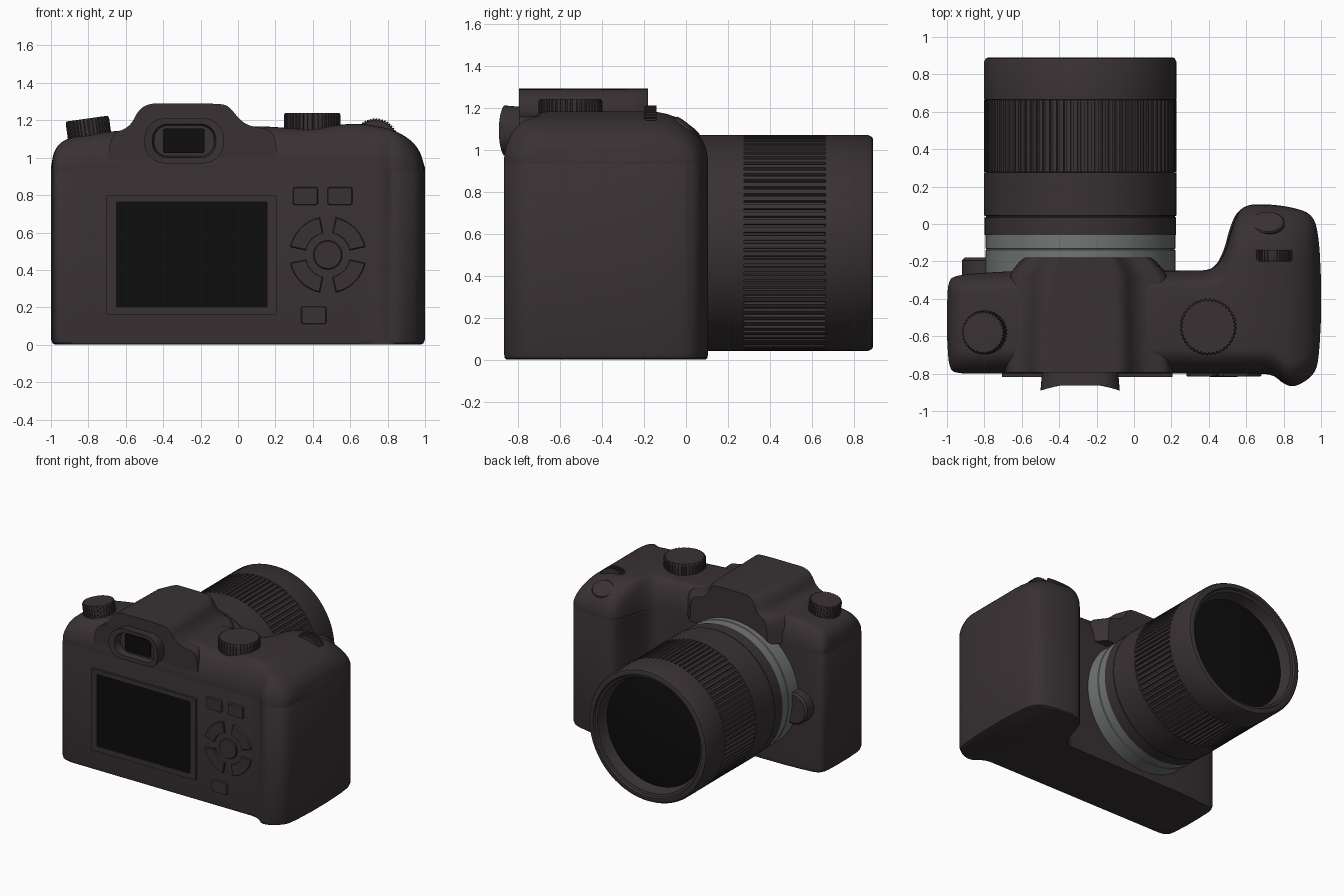
import bpy, bmesh
from math import sin, cos, pi, radians

if "Cube" in bpy.data.objects:
    bpy.data.objects.remove(bpy.data.objects["Cube"])


def material(name, rgb):
    m = bpy.data.materials.new(name)
    m.diffuse_color = (*rgb, 1)
    m.use_nodes = True
    m.node_tree.nodes["Principled BSDF"].inputs["Base Color"].default_value = m.diffuse_color
    return m


DARK = material("dark_plastic", (0.04, 0.031, 0.034))
BLACK = material("black_glass", (0.004, 0.004, 0.004))
SILVER = material("silver_metal", (0.17, 0.18, 0.18))


def loft(name, rings, mat=DARK):
    """Skin a list of closed rings and cap both ends."""
    bm = bmesh.new()
    vs = [[bm.verts.new(p) for p in r] for r in rings]
    n = len(rings[0])
    for a, b in zip(vs, vs[1:]):
        for i in range(n):
            j = (i + 1) % n
            bm.faces.new((a[i], a[j], b[j], b[i]))
    bm.faces.new(vs[0])
    bm.faces.new(vs[-1])
    bmesh.ops.recalc_face_normals(bm, faces=bm.faces)
    me = bpy.data.meshes.new(name)
    bm.to_mesh(me)
    bm.free()
    me.materials.append(mat)
    ob = bpy.data.objects.new(name, me)
    bpy.context.collection.objects.link(ob)
    return ob


def smooth(pts, times=3):
    """Corner cutting on an open polyline, ends kept."""
    for _ in range(times):
        out = [pts[0]]
        for (ax, ay), (bx, by) in zip(pts, pts[1:]):
            out += [(ax * .75 + bx * .25, ay * .75 + by * .25),
                    (ax * .25 + bx * .75, ay * .25 + by * .75)]
        pts = out + [pts[-1]]
    return pts


def sample(pts, x):
    for (ax, ay), (bx, by) in zip(pts, pts[1:]):
        if x <= bx:
            return ay + (by - ay) * max(0, x - ax) / max(bx - ax, 1e-6)
    return pts[-1][1]


def circle(r, n=96):
    return [(r * cos(2 * pi * i / n), r * sin(2 * pi * i / n)) for i in range(n)]


def gear(r, depth, teeth):
    out = []
    for i in range(teeth):
        for t, rr in ((0, r - depth), (.3, r - depth), (.38, r), (.92, r)):
            a = 2 * pi * (i + t) / teeth
            out.append((rr * cos(a), rr * sin(a)))
    return out


def rrect(x0, x1, z0, z1, r, n=8):
    out = []
    for k, (cx, cz) in enumerate(((x1 - r, z1 - r), (x0 + r, z1 - r),
                                  (x0 + r, z0 + r), (x1 - r, z0 + r))):
        for i in range(n + 1):
            a = (k + i / n) * pi / 2
            out.append((cx + r * cos(a), cz + r * sin(a)))
    return out


def at_y(pts, y, c=(0, 0)):
    return [(c[0] + x, y, c[1] + z) for x, z in pts]


# Plan outline shared by the lower body and the top shell
front = smooth([(-1, -.45), (-.995, -.31), (-.96, -.275), (-.8, -.26), (-.6, -.25),
                (.3, -.25), (.43, -.245), (.49, -.15), (.53, .01), (.58, .1), (.7, .108),
                (.85, .09), (.96, .05), (.99, -.08), (1, -.3)])
back = smooth([(-1, -.6), (-.99, -.77), (-.95, -.8), (-.8, -.8), (.6, -.8), (.72, -.8),
               (.78, -.83), (.82, -.868), (.88, -.865), (.97, -.8), (.99, -.7), (1, -.5)])
outline = front + back[::-1]
loft("lower_body", [[(x * s, (y + .4) * s - .4, z) for x, y in outline]
                    for s, z in ((.975, 0), (.992, .008), (1, .03), (1, .93), (.994, .94))])

# Top shell: rounded sections swept along x
height = smooth([(-1, .945), (-.985, 1.04), (-.93, 1.1), (-.8, 1.125), (-.6, 1.15),
                 (.05, 1.17), (.2, 1.165), (.35, 1.15), (.6, 1.185), (.72, 1.175),
                 (.86, 1.14), (.965, 1.06), (1, .945)])
rings = []
for i in range(141):
    x = -cos(pi * i / 140)
    b, f, h = sample(back, x), sample(front, x), sample(height, x)
    rb, rf = .14, .1 + .18 * min(1, max(0, (x - .42) / .16))
    k = min(1, .95 * (f - b) / (rb + rf))
    rb, rf, rz = rb * k, rf * k, h - .94
    ring = [(x, b, .92)]
    for j in range(11):
        a = j / 10 * pi / 2
        ring.append((x, b + rb * (1 - cos(a)), .94 + rz * sin(a)))
    for j in range(11):
        a = j / 10 * pi / 2
        ring.append((x, f - rf * (1 - sin(a)), .94 + rz * cos(a)))
    rings.append(ring + [(x, f, .92)])
loft("top_shell", rings)

# Viewfinder hump
hump = smooth([(-.7, .95), (-.68, 1.13), (-.58, 1.16), (-.53, 1.26), (-.47, 1.29), (-.4, 1.29),
               (-.12, 1.29), (-.05, 1.28), (.01, 1.2), (.07, 1.165), (.2, 1.15), (.21, .95)])
loft("viewfinder_hump", [[(-.25 + (x + .25) * s, y, z) for x, z in hump]
                         for y, s in ((-.795, 1), (-.28, .95), (-.2, .8), (-.18, .74))])

# Eyepiece with curved rear rim, recess and dark window
EX, EZ = -.288, 1.09


def eye(w, h, y, bow):
    return [(EX + x, y - bow * (x / .21) ** 2, EZ + z) for x, z in rrect(-w, w, -h, h, h * .9)]


loft("eyepiece", [eye(.2, .11, -.75, 0), eye(.212, .12, -.855, .035), eye(.17, .09, -.855, .035),
                  eye(.16, .082, -.82, 0)])
loft("eyepiece_window", [at_y(rrect(-.4, -.18, 1.025, 1.155, .008), y) for y in (-.8, -.83)], BLACK)


# Rear screen and controls
def plate(name, pts, y, mat=DARK):
    cx = sum(p[0] for p in pts) / len(pts)
    cz = sum(p[1] for p in pts) / len(pts)
    edge = [(cx + (x - cx) * .94, cz + (z - cz) * .94) for x, z in pts]
    return loft(name, [at_y(pts, -.78), at_y(pts, y + .006), at_y(edge, y)], mat)


outer, inner = rrect(-.705, .205, .16, .8, .012), rrect(-.652, .157, .2, .765, .008)
loft("screen_frame", [at_y(outer, -.78), at_y(outer, -.817), at_y(inner, -.817), at_y(inner, -.806)])
loft("screen", [at_y(inner, -.8), at_y(inner, -.809)], BLACK)
for i, (x, z) in enumerate(((.36, .795), (.545, .795), (.405, .158))):
    plate(f"rear_button_{i}", rrect(x - .067, x + .067, z - .047, z + .047, .012), -.815)
plate("pad_centre", [(.48 + x, .48 + z) for x, z in circle(.077, 48)], -.818)
for q in range(4):
    angles = [radians(90 * q + 12 + 66 * i / 12) for i in range(13)]
    arc = [(.48 + .205 * cos(a), .48 + .205 * sin(a)) for a in angles]
    arc += [(.48 + .12 * cos(a), .48 + .12 * sin(a)) for a in angles[::-1]]
    plate(f"pad_segment_{q}", arc, -.815)

# Lens mount, barrel, ribbed ring and glass
AXIS = (-.287, .555)


def lathe(name, profile, mat=DARK):
    return loft(name, [at_y(circle(r), y, AXIS) for y, r in profile], mat)


lathe("lens_mount", [(-.32, .508), (-.14, .508), (-.135, .502), (-.13, .508), (-.055, .508)], SILVER)
lathe("lens_barrel", [(-.06, .4), (-.058, .511), (.035, .511), (.037, .505), (.043, .505), (.045, .515),
                      (.275, .515), (.278, .495), (.662, .495), (.665, .515), (.865, .515),
                      (.885, .505), (.89, .495), (.89, .47), (.875, .462), (.87, .445), (.80, .43),
                      (.78, .42)])
loft("focus_ring", [at_y(gear(.514, .014, 84), y, AXIS) for y in (.277, .663)])
lathe("lens_glass", [(.77, .425), (.785, .425), (.80, .33), (.81, .2), (.815, .06)], BLACK)

# Lens release button
loft("lens_release", [at_y(circle(r, 48), y, (-.795, .5))
                      for y, r in ((-.3, .125), (-.195, .125), (-.18, .11))])


# Top dials, control wheel and shutter button
def knob(name, r, h, teeth, loc, rot):
    ring = gear(r, .007, teeth)
    rows = [(1, 0), (1, h - .012), (.95, h), (.6, h)]
    ob = loft(name, [[(x * s, y * s, z) for x, y in ring] for s, z in rows])
    ob.location, ob.rotation_euler = loc, rot
    return ob


knob("left_dial", .117, .1, 36, (-.793, -.58, 1.11), (0, radians(-8), 0))
knob("mode_dial", .152, .11, 40, (.397, -.55, 1.13), (0, 0, 0))
knob("control_wheel", .122, .06, 48, (.735, -.14, 1.088), (pi / 2, 0, 0))
button = loft("shutter_button", [[(x * s, y * s * .8, z) for x, y in circle(.09, 48)]
                                 for s, z in ((1, -.05), (1, .012), (.92, .02), (.5, .024))])
button.location, button.rotation_euler = (.715, 0, 1.1), (radians(-38), 0, 0)

# Smooth shading with sharp edges kept
for ob in bpy.data.objects:
    ob.select_set(True)
bpy.context.view_layer.objects.active = button
bpy.ops.object.shade_smooth_by_angle(angle=radians(32))
